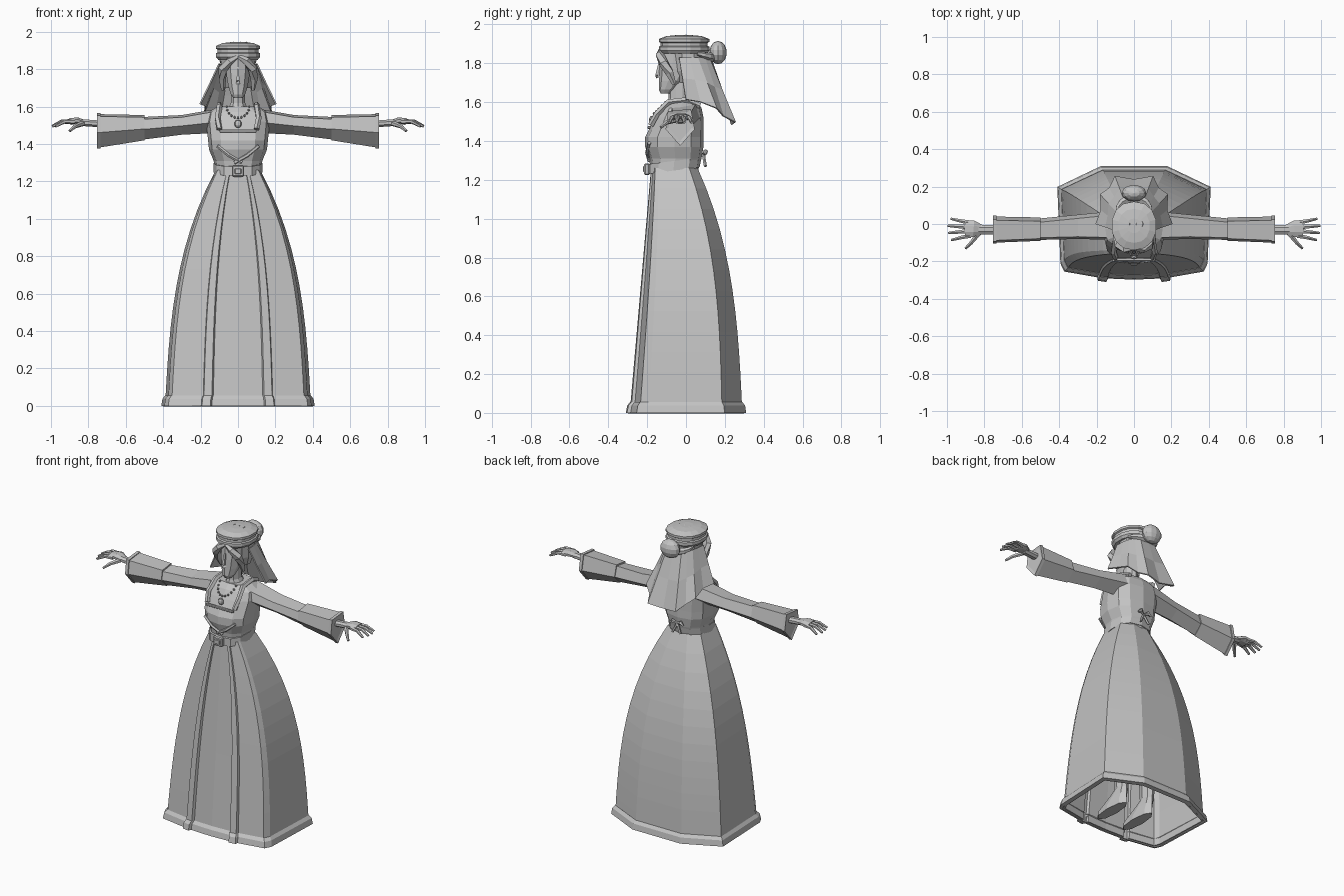
import bpy, bmesh, math
from math import sin, cos, pi, copysign
from mathutils import Vector

if "Cube" in bpy.data.objects:
    bpy.data.objects.remove(bpy.data.objects["Cube"])

shade = 0.55
grey = bpy.data.materials.new("plain grey")
grey.use_nodes = True
grey.diffuse_color = (shade, shade, shade, 1)
grey.node_tree.nodes["Principled BSDF"].inputs["Base Color"].default_value = grey.diffuse_color


def finish(name, bm, thickness=0):
    bmesh.ops.recalc_face_normals(bm, faces=bm.faces)
    mesh = bpy.data.meshes.new(name)
    bm.to_mesh(mesh)
    bm.free()
    part = bpy.data.objects.new(name, mesh)
    bpy.context.collection.objects.link(part)
    mesh.materials.append(grey)
    if thickness:
        modifier = part.modifiers.new("thickness", "SOLIDIFY")
        modifier.thickness = thickness
        modifier.offset = -1
    return part


def loft(name, rings, closed=True, capped=True, thickness=0):
    """Skin a list of equally long point rings."""
    bm = bmesh.new()
    rows = [[bm.verts.new(point) for point in ring] for ring in rings]
    count = len(rows[0])
    for lower, upper in zip(rows, rows[1:]):
        for i in range(count if closed else count - 1):
            j = (i + 1) % count
            bm.faces.new((lower[i], lower[j], upper[j], upper[i]))
    if closed and capped:
        bm.faces.new(rows[0])
        bm.faces.new(rows[-1])
    return finish(name, bm, thickness)


def powered(value, power):
    return copysign(abs(value) ** power, value)


def oval(sides, power=1):
    """Unit outline from front (v = 0) to back (v = 1); a low power squares it."""
    angles = [math.tau * i / sides - pi / 2 for i in range(sides)]
    return [(powered(cos(a), power), (1 + powered(sin(a), power)) / 2) for a in angles]


def body(name, outline, levels, slope=0, **options):
    """Stack an outline at levels of height, half width, front and back."""
    rings = [[(u * half, front + v * (back - front), z + slope * v) for u, v in outline]
             for z, half, front, back in levels]
    return loft(name, rings, **options)


def steady(t):
    return 1


def taper(t):
    return 1 - t / 2


def swell(t):
    return 0.4 + 0.6 * sin(pi * t)


def tube(name, path, radius, sides=5, shape=steady, flat=1):
    """Tube along a path; shape varies the radius, flat squashes the height."""
    path = [Vector(point) for point in path]
    last = len(path) - 1
    rings = []
    for i, centre in enumerate(path):
        turn = (path[min(i + 1, last)] - path[max(i - 1, 0)]).to_track_quat('Z', 'Y')
        ring = []
        for k in range(sides):
            angle = math.tau * (k + 0.5) / sides
            offset = turn @ Vector((cos(angle), sin(angle), 0)) * radius * shape(i / last)
            offset.z *= flat
            ring.append(centre + offset)
        rings.append(ring)
    return loft(name, rings)


def box(name, location, size):
    bm = bmesh.new()
    bmesh.ops.create_cube(bm, size=1)
    bmesh.ops.scale(bm, vec=size, verts=bm.verts)
    bmesh.ops.bevel(bm, geom=bm.edges[:], offset=min(size) / 5, segments=1, affect='EDGES')
    bmesh.ops.translate(bm, vec=location, verts=bm.verts)
    return finish(name, bm)


def ball(name, location, size, segments=6):
    bm = bmesh.new()
    bmesh.ops.create_uvsphere(bm, u_segments=segments, v_segments=segments // 2 + 1, radius=1)
    bmesh.ops.scale(bm, vec=size, verts=bm.verts)
    bmesh.ops.translate(bm, vec=location, verts=bm.verts)
    return finish(name, bm)


# Gown skirt: raised trims beside the front panel, curving in to the waist
half_gown = [(0, .02), (.34, .03), (.36, 0), (.47, .01), (.48, .04), (.91, .09),
             (.96, .16), (1, .82), (.43, 1)]
gown = half_gown + [(-u, v) for u, v in reversed(half_gown) if u]


def skirt_level(t, flare=0):
    curve = (t + 3 * t ** 3) / 4
    return (1.26 * t, .39 - .27 * curve + flare, -.29 + .11 * t - flare, .29 - .23 * curve + flare)


steps = 12
body("skirt", gown, [skirt_level(i / steps) for i in range(steps + 1)],
     capped=False, thickness=.012)
hem = [skirt_level(t, flare) for t, flare in ((0, .02), (.03, .016), (.045, .002))]
body("hem_band", gown, hem, capped=False, thickness=.02)

# Bodice and belt
chest = oval(12, .8)
body("bodice", chest, [
    (1.24, .12, -.18, .06), (1.31, .13, -.19, .08), (1.37, .155, -.21, .09), (1.42, .16, -.21, .09),
    (1.52, .17, -.16, .09), (1.57, .16, -.13, .08), (1.6, .11, -.1, .06)])
body("belt", chest, [(1.23, .13, -.2, .07), (1.28, .13, -.2, .08)], slope=.035)
box("buckle", (0, -.2, 1.255), (.065, .03, .06))
box("buckle_plate", (0, -.213, 1.255), (.035, .016, .03))
box("yoke_edge", (0, -.19, 1.47), (.2, .015, .015))
for side in (-1, 1):
    tube("bodice_fold", [(side * .11, -.19, 1.39), (side * .05, -.2, 1.34), (-side * .02, -.19, 1.3)], .01)
    tube("yoke_strap", [(side * .1, -.18, 1.48), (side * .11, -.15, 1.54), (side * .1, -.09, 1.6),
                        (side * .1, 0, 1.61), (side * .09, .07, 1.58)], .016)
    tube("bow_loop", [(0, .09, 1.33), (side * .03, .1, 1.345), (side * .05, .1, 1.33)], .013, shape=swell)
    tube("bow_tail", [(0, .09, 1.33), (side * .03, .1, 1.27)], .008)

# Necklace with pendant
beads = 11
for i in range(beads):
    angle = pi * i / (beads - 1)
    drop = .06 * sin(angle)
    ball("necklace_bead", (.06 * cos(angle), -.105 - drop, 1.6 - drop), (.007, .007, .007))
ball("pendant", (0, -.178, 1.508), (.02, .012, .022), 8)


# Sleeves: five-sided with a pointed underside
def sleeve_ring(side, x, top, low, front, back):
    middle = low + (top - low) * .45
    return [(side * x, front, middle), (side * x, front + .012, top - .012), (side * x, back - .02, top),
            (side * x, back, middle), (side * x, (front + back) / 2, low)]


upper_arm = [(.1, 1.59, 1.46, -.085, .07), (.3, 1.555, 1.45, -.08, .05), (.5, 1.545, 1.425, -.085, .03)]
forearm = [(.5, 1.555, 1.42, -.09, .035), (.75, 1.56, 1.38, -.1, .04)]
cuff = [(.735, 1.565, 1.375, -.105, .045), (.755, 1.565, 1.375, -.105, .045), (.75, 1.55, 1.4, -.09, .03)]
for side in (-1, 1):
    for name, stations in (("upper_sleeve", upper_arm), ("lower_sleeve", forearm), ("cuff_rim", cuff)):
        loft(name, [sleeve_ring(side, *station) for station in stations])

    # Hands with fanned, drooping fingers
    tube("wrist", [(side * .7, -.03, 1.505), (side * .84, -.03, 1.515)], .028, 8, flat=.7)
    tube("palm", [(side * .82, -.03, 1.515), (side * .86, -.025, 1.525), (side * .9, -.025, 1.52)],
         .05, 8, lambda t: .6 + .4 * sin(pi * t / 1.5), .4)
    for k in range(4):
        fan = 1.4 - k
        reach = 1 - .015 * abs(fan)
        tube("finger", [(side * x * reach, spread * fan - .025, z) for x, spread, z in
                        ((.895, .023, 1.52), (.95, .03, 1.52), (1, .038, 1.495))], .014, 6, taper)
    tube("thumb", [(side * .83, -.05, 1.51), (side * .87, -.1, 1.495), (side * .9, -.13, 1.47)],
         .015, 6, taper)

# Neck and faceted head
facets = oval(10)
body("neck", facets, [(1.58, .06, -.1, .03), (1.62, .04, -.09, .02), (1.72, .04, -.09, .02)])
body("head", facets, [
    (1.645, .025, -.13, -.08), (1.665, .04, -.14, -.05), (1.71, .055, -.14, 0),
    (1.77, .065, -.14, .05), (1.88, .075, -.13, .08)])
tube("nose", [(0, -.145, 1.725), (0, -.15, 1.74), (0, -.135, 1.81)], .014, 4, taper)
body("hair", facets, [(1.7, .07, -.04, .07), (1.76, .09, -.07, .1), (1.88, .1, -.1, .115)])
for side in (-1, 1):
    tube("hair_lock", [(0, -.13, 1.87), (side * .045, -.135, 1.845), (side * .08, -.115, 1.8),
                       (side * .085, -.085, 1.75), (side * .08, -.06, 1.69)], .026, shape=swell)
    ball("earring", (side * .08, -.07, 1.71), (.008, .008, .014))

# Round cap with banded rim and crown folds
cap = [(z, .12 * size, -.13 * size - .01, .13 * size - .01) for z, size in (
    (1.85, .9), (1.865, 1), (1.885, 1), (1.89, .93), (1.905, .93), (1.91, 1), (1.925, 1), (1.94, .7), (1.945, .3))]
body("cap", oval(14, .9), cap)
for x in (-.035, 0, .035):
    tube("crown_fold", [(x, -.04, 1.935), (x + .01, 0, 1.94), (x, .04, 1.935)], .008, shape=swell)

# Bun with its wrap
ball("bun", (0, .165, 1.855), (.068, .045, .06), 12)
wrap = [pi * i / 8 for i in range(9)]
tube("bun_wrap", [(.09 * cos(a), .06 + .08 * sin(a), 1.85 - .02 * sin(a)) for a in wrap], .024, 6, swell)

# Veil hanging in folds from the back of the cap
folds = 10


def veil_row(fall):
    row = []
    for i in range(folds + 1):
        angle = pi * i / folds
        pleat = 1 + .06 * fall * (-1) ** i
        row.append(((.105 + .09 * fall) * powered(cos(angle), .6) * pleat,
                    .035 * (fall - 1) + (.165 + .09 * fall) * sin(angle) * pleat,
                    1.83 - fall * (.215 + .13 * sin(angle) ** 2)))
    return row


loft("veil", [veil_row(fall) for fall in (0, .5, 1)], closed=False, thickness=.008)

# Pointed shoes with short ankles under the gown
for side in (-1, 1):
    shoe = body("shoe", oval(8), [(.01, .04, -.22, .05), (.035, .04, -.22, .05),
                                  (.08, .035, -.13, .05), (.12, .035, -.05, .05), (.24, .045, -.05, .06)])
    shoe.location.x = side * .1
